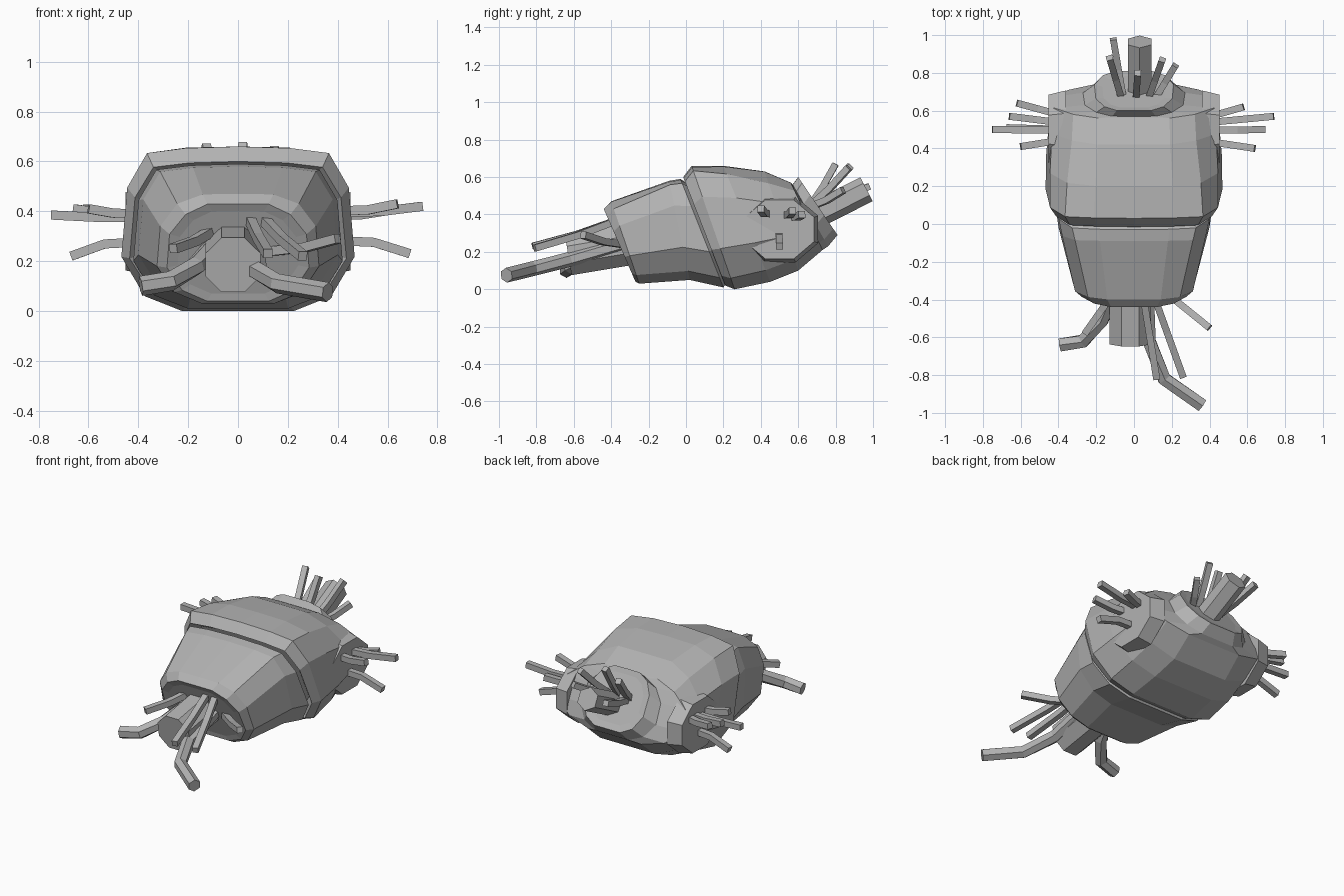
import bpy
import bmesh
import math
from mathutils import Vector

if "Cube" in bpy.data.objects:
    bpy.data.objects.remove(bpy.data.objects["Cube"])

grey = bpy.data.materials.new("stone_grey")
grey.use_nodes = True
grey.diffuse_color = (0.45, 0.45, 0.45, 1)
grey.node_tree.nodes["Principled BSDF"].inputs["Base Color"].default_value = grey.diffuse_color


def loft(name, rings):
    """Skin closed rings of equal length and cap both ends."""
    bm = bmesh.new()
    loops = [[bm.verts.new(point) for point in ring] for ring in rings]
    bm.faces.new(loops[0])
    bm.faces.new(loops[-1])
    for near, far in zip(loops, loops[1:]):
        for i in range(len(near)):
            bm.faces.new((near[i - 1], near[i], far[i], far[i - 1]))
    bmesh.ops.recalc_face_normals(bm, faces=bm.faces)
    mesh = bpy.data.meshes.new(name)
    bm.to_mesh(mesh)
    bm.free()
    mesh.materials.append(grey)
    bpy.context.collection.objects.link(bpy.data.objects.new(name, mesh))


def circle(sides):
    """Cosine and sine pairs around a polygon with a flat side."""
    angles = [math.tau * (k + 0.5) / sides for k in range(sides)]
    return [(math.cos(angle), math.sin(angle)) for angle in angles]


def inset(ring, factor, push):
    """Copy of a ring, shrunk about its centre and moved along y."""
    points = [Vector(point) for point in ring]
    centre = sum(points, Vector()) / len(points)
    return [centre.lerp(point, factor) + Vector((0, push, 0)) for point in points]


# Half outlines from top centre to bottom centre: (side, height)
BOXY = [(0, 1), (.45, .99), (.78, .96), (.95, .75), (1, .33), (.8, .09), (.48, 0), (0, 0)]
ROUND = [(0, 1), (.42, 1), (.72, .86), (.97, .66), (1, .35), (.78, .12), (.42, 0), (0, 0)]


def section(top, bottom, half_width, roundness=0):
    """Slanted cross-section between a top and a bottom (y, z) point."""
    low, high = Vector((0, *bottom)), Vector((0, *top))
    half = []
    for boxy, rounded in zip(BOXY, ROUND):
        side, height = Vector(boxy).lerp(Vector(rounded), roundness)
        half.append(low.lerp(high, height) + Vector((side * half_width, 0, 0)))
    mirrored = [Vector((-point.x, point.y, point.z)) for point in half[-2:0:-1]]
    return half + mirrored


def tube(name, path, radius, sides=4):
    """Faceted tube along a path, kept upright so that it does not twist."""
    points = [Vector(point) for point in path]
    rings = []
    for i, point in enumerate(points):
        before, after = points[max(i - 1, 0)], points[min(i + 1, len(points) - 1)]
        direction = (after - before).normalized()
        across = direction.cross(Vector((0, 0, 1))).normalized()
        along = direction.cross(across)
        rings.append([point + radius * (across * c + along * s) for c, s in circle(sides)])
    loft(name, rings)


def strand(name, root, tip, bend, radius):
    """Thin torn strand with one kink, lifted by the bend."""
    kink = (Vector(root) + Vector(tip)) / 2 + Vector((0, 0, bend))
    tube(name, (root, kink, tip), radius)


# Chest, from the waist rim to the neck
rim = section((-.015, .60), (.21, .02), .435)
neck = section((.60, .60), (.81, .29), .21, .6)
loft("chest", [
    inset(rim, .88, .05),
    rim,
    section((.03, .66), (.26, 0), .468),
    section((.20, .66), (.45, .04), .465, .3),
    section((.42, .63), (.60, .10), .45, .8),
    section((.56, .57), (.73, .21), .44, .8),
    section((.57, .56), (.76, .23), .27, .7),
    neck,
    inset(neck, .8, -.005),
])

# Abdomen, tapering to the torn front end
waist = section((-.03, .59), (.20, .01), .42)
torn_end = section((-.44, .43), (-.27, .04), .285, .7)
loft("abdomen", [
    inset(waist, .88, .04),
    waist,
    section((-.09, .58), (.02, .05), .40),
    section((-.40, .47), (-.25, .03), .325, .5),
    torn_end,
    inset(torn_end, .85, .005),
])

# Spine ends
tube("neck_bone", [(.03, .62, .36), (.03, .965, .535)], .072, sides=6)
tube("waist_bone", [(-.02, -.30, .24), (-.02, -.63, .185)], .12, sides=8)

# Thick strands hanging from the waist
tube("waist_strand_left", [(.07, -.34, .24), (.08, -.62, .16), (.16, -.82, .11),
                           (.36, -.96, .075)], .04, sides=6)
tube("waist_strand_right", [(-.10, -.34, .26), (-.17, -.51, .18), (-.27, -.62, .12),
                            (-.39, -.64, .10)], .04, sides=6)

# Thin waist strands: root height and tip
waist_tips = [(.24, (.40, -.55, .29)), (.38, (.26, -.81, .22)),
              (.38, (.12, -.82, .23)), (.33, (-.26, -.58, .25))]
for number, (height, tip) in enumerate(waist_tips, 1):
    strand(f"thin_waist_strand_{number}", (tip[0] * .35, -.34, height), tip, -.01, .026)

# Flat arm stumps with strands spreading from the middle
arm_tips = {
    "left": [(.58, .62, .40), (.74, .57, .42), (.69, .50, .23), (.64, .40, .43)],
    "right": [(-.62, .64, .41), (-.66, .57, .41), (-.75, .50, .385),
              (-.67, .51, .22), (-.60, .41, .41)],
}
for label, tips in arm_tips.items():
    side = 1 if label == "left" else -1
    loft(f"{label}_arm_stump", [
        [(side * x, .50 + .20 * size * c, .32 + .17 * size * s) for c, s in circle(8)]
        for x, size in ((.36, 1.12), (.452, 1))
    ])
    for number, tip in enumerate(tips, 1):
        root = Vector((side * .40, .49, .36)).lerp(Vector(tip), .6)
        root.x = side * .40
        strand(f"{label}_arm_strand_{number}", root, tip, (.36 - tip[2]) * .15, .026)

# Neck strands fanning out around the bone
neck_tips = [(-.13, .88, .66), (-.11, .98, .55), (.02, .80, .67), (.15, .87, .65), (.22, .84, .53)]
for number, tip in enumerate(neck_tips, 1):
    strand(f"neck_strand_{number}", (tip[0] / 2, .66, .44), tip, -.01, .025)
